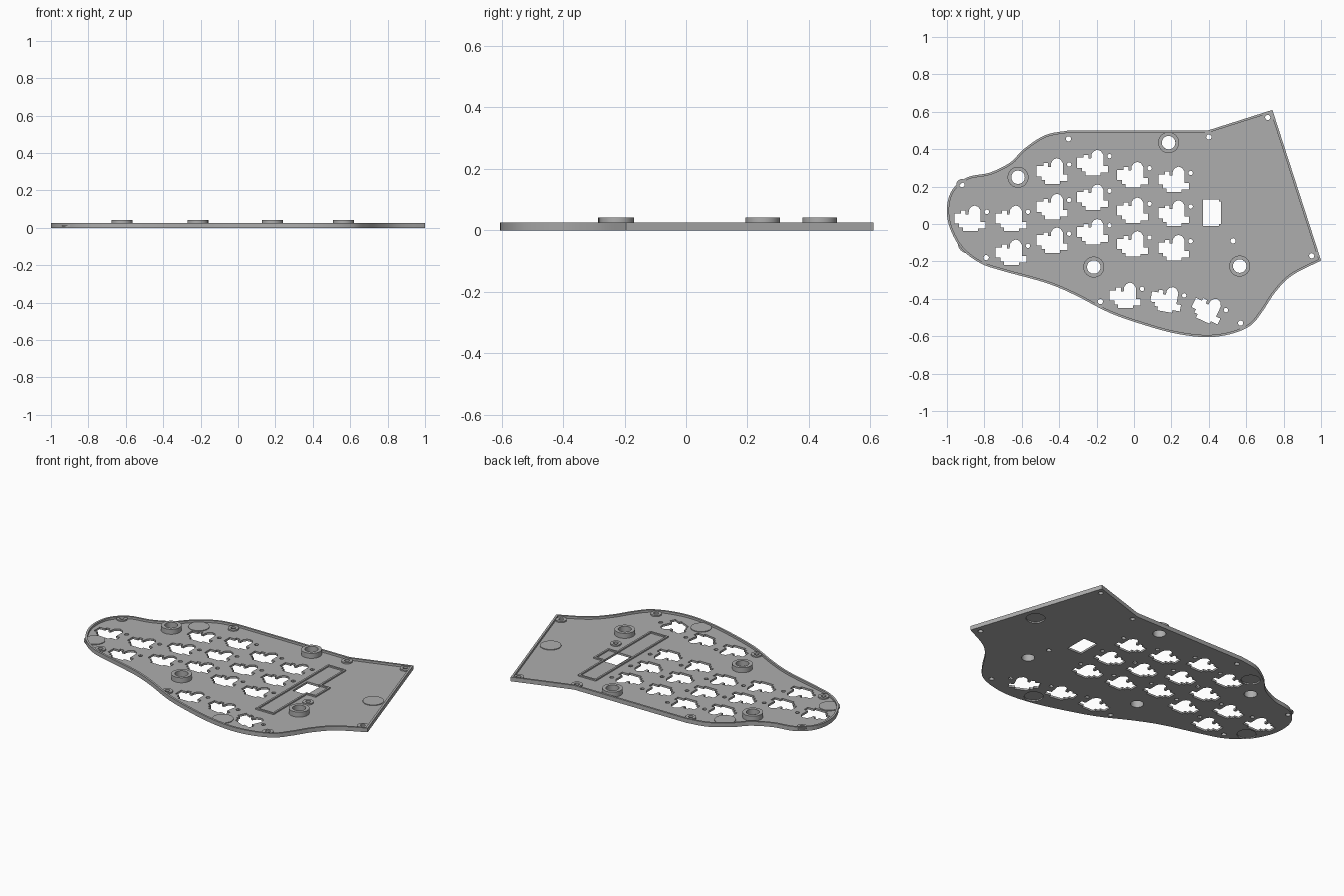
import bpy, bmesh, math
from mathutils import Vector, Matrix

if "Cube" in bpy.data.objects:
    bpy.data.objects.remove(bpy.data.objects["Cube"], do_unlink=True)

grey = bpy.data.materials.new("grey_plastic")
grey.use_nodes = True
grey.diffuse_color = (0.42, 0.42, 0.42, 1)
grey.node_tree.nodes["Principled BSDF"].inputs["Base Color"].default_value = grey.diffuse_color

FLOOR, RIM, TUBE = 0.012, 0.025, 0.042


def circle(c, r, n=32):
    return [Vector((c[0] + r * math.cos(2 * math.pi * i / n),
                    c[1] + r * math.sin(2 * math.pi * i / n))) for i in range(n)]


def rect(x0, x1, y0, y1):
    return [Vector(p) for p in ((x0, y0), (x1, y0), (x1, y1), (x0, y1))]


def smooth_path(pts, steps=5):
    """Catmull-Rom curve through the points."""
    p = [Vector(q) for q in pts]
    p = [2 * p[0] - p[1]] + p + [2 * p[-1] - p[-2]]
    out = []
    for a, b, c, d in zip(p, p[1:], p[2:], p[3:]):
        for k in range(steps):
            t = k / steps
            out.append(0.5 * (2 * b + (c - a) * t + (2 * a - 5 * b + 4 * c - d) * t * t
                              + (3 * b - a - 3 * c + d) * t ** 3))
    return out + [p[-2]]


def inset(loop, w):
    """Mitred inward offset of a counter-clockwise loop."""
    out = []
    for i, p in enumerate(loop):
        d1 = (p - loop[i - 1]).normalized()
        d2 = (loop[(i + 1) % len(loop)] - p).normalized()
        n1, n2 = Vector((-d1.y, d1.x)), Vector((-d2.y, d2.x))
        out.append(p + (n1 + n2) * (w / (1 + n1.dot(n2))))
    return out


def slab(name, loops, z0, z1):
    """Extruded flat shape; loops inside the first one become holes."""
    cu = bpy.data.curves.new(name, "CURVE")
    cu.dimensions = "2D"
    cu.fill_mode = "BOTH"
    cu.extrude = (z1 - z0) / 2
    for loop in loops:
        s = cu.splines.new("POLY")
        s.points.add(len(loop) - 1)
        for pt, p in zip(s.points, loop):
            pt.co = (p.x, p.y, 0, 1)
        s.use_cyclic_u = True
    tmp = bpy.data.objects.new(name + "_curve", cu)
    bpy.context.collection.objects.link(tmp)
    dg = bpy.context.evaluated_depsgraph_get()
    me = bpy.data.meshes.new_from_object(tmp.evaluated_get(dg))
    bpy.data.objects.remove(tmp, do_unlink=True)
    bm = bmesh.new()
    bm.from_mesh(me)
    bmesh.ops.remove_doubles(bm, verts=bm.verts, dist=1e-5)
    bmesh.ops.translate(bm, verts=bm.verts, vec=(0, 0, (z0 + z1) / 2))
    bmesh.ops.recalc_face_normals(bm, faces=bm.faces)
    bm.to_mesh(me)
    bm.free()
    me.materials.clear()
    me.materials.append(grey)
    ob = bpy.data.objects.new(name, me)
    bpy.context.collection.objects.link(ob)
    bpy.ops.object.select_all(action="DESELECT")
    ob.select_set(True)
    bpy.context.view_layer.objects.active = ob
    bpy.ops.object.shade_smooth_by_angle(angle=math.radians(30))
    return ob


# Plate outline, counter-clockwise: straight tail, curved back, palm and front
curved = smooth_path([
    (-.35, .50), (-.475, .475), (-.59, .40), (-.66, .33), (-.77, .275), (-.89, .25),
    (-.97, .185), (-1, .09), (-.985, -.02), (-.92, -.135), (-.82, -.21), (-.705, -.25),
    (-.47, -.315), (-.315, -.38), (-.13, -.475), (.055, -.54), (.22, -.585), (.38, -.605),
    (.51, -.59), (.62, -.545), (.685, -.47), (.755, -.365), (.845, -.275), (1, -.195)])
outline = [Vector((.74, .61)), Vector((.395, .50))] + curved

# Switch cut-out, repeated under every key
half = [(-.09, .03), (-.055, .03), (-.055, .045), (-.03, .045), (-.03, .025), (-.015, .025),
        (-.012, .05), (0, .065), (.018, .072), (.037, .065), (.05, .045), (.05, -.015),
        (.075, -.015), (.075, -.05), (.035, -.05), (.035, -.065), (-.045, -.065),
        (-.045, -.045), (-.065, -.045), (-.065, -.025), (-.09, -.025)]
columns = {-.87: [.027], -.65: [.027, -.155], -.43: [.28, .09, -.09],
           -.214: [.325, .14, -.045], 0: [.26, .07, -.11], .22: [.235, .055, -.13]}
keys = [(x, y, 0) for x, ys in columns.items() for y in ys]
keys += [(-.04, -.385, 0), (.18, -.405, -10), (.40, -.46, -25)]

holes = []
for x, y, angle in keys:
    turn = Matrix.Rotation(math.radians(angle), 2)
    c = Vector((x, y))
    holes.append([c + turn @ Vector(p) for p in half])
    holes.append(circle(c + turn @ Vector((.083, .038)), .012, 12))

tubes = [(-.62, .25), (.185, .435), (-.215, -.23), (.565, -.225)]
screws = [(-.92, .21), (-.79, -.18), (-.35, .455), (.40, .465), (.715, .57),
          (.95, -.17), (.57, -.53), (-.18, -.415), (.53, -.09)]
feet = [(-.885, -.1), (-.52, .37), (.27, -.53), (.81, .13)]
holes += [circle(c, .036) for c in tubes]
holes += [circle(c, .014, 16) for c in screws]
holes += [circle(c, .052) for c in feet]
holes.append(rect(.37, .465, -.01, .13))

# Floor and raised edge
slab("floor", [outline] + holes, 0, FLOOR)
slab("rim", [outline, inset(outline, .012)], FLOOR, RIM)

# Raised mounting tubes, screw bosses and caps over the foot recesses
for i, c in enumerate(tubes):
    slab(f"mounting_tube_{i + 1}", [circle(c, .056, 48), circle(c, .036, 48)], FLOOR, TUBE)
for i, c in enumerate(screws):
    slab(f"screw_boss_{i + 1}", [circle(c, .03), circle(c, .014, 16)], FLOOR, .02)
for i, c in enumerate(feet):
    slab(f"foot_recess_cap_{i + 1}", [circle(c, .058)], .008, .016)

# Low wall around the display and controller bay
bay = [Vector(p) for p in ((.345, -.325), (.465, -.325), (.465, -.01), (.525, -.01),
                           (.525, .13), (.465, .13), (.465, .365), (.345, .365))]
slab("bay_wall", [bay, inset(bay, .011)], FLOOR, .02)
